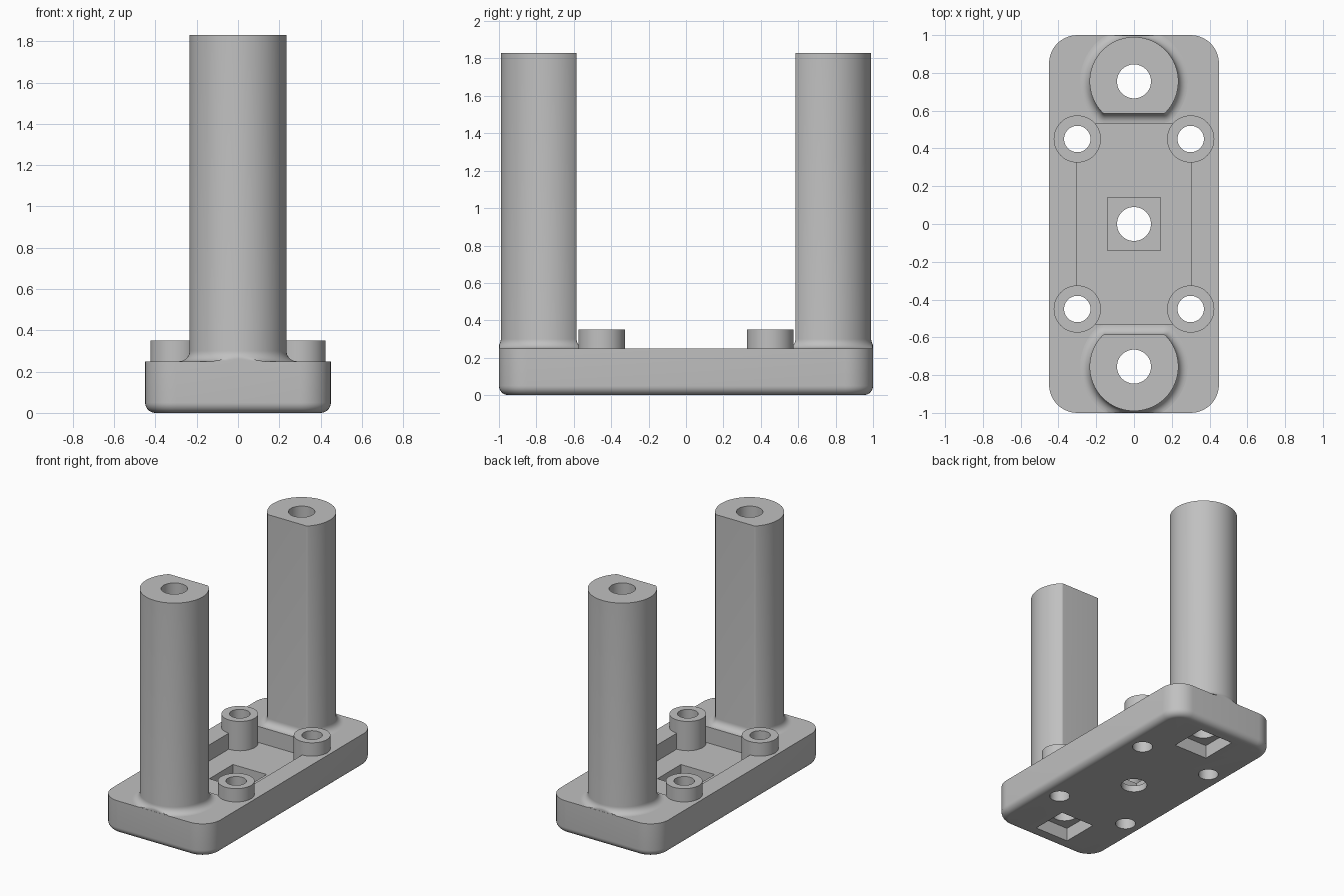
import bpy, bmesh
from math import sin, cos, pi, acos

cube = bpy.data.objects.get("Cube")
if cube:
    bpy.data.objects.remove(cube, do_unlink=True)

grey = bpy.data.materials.new("plain grey")
grey.use_nodes = True
COLOUR = (0.53, 0.53, 0.53, 1)
grey.diffuse_color = COLOUR
grey.node_tree.nodes["Principled BSDF"].inputs["Base Color"].default_value = COLOUR

TOP = 0.25        # upper face of the plate
POCKET = 0.13     # floor of the pocket
POST_Y = 0.755
POST_TOP = 1.83


def loft(name, rings, capped=True):
    """Skin a list of equal-length point rings."""
    bm = bmesh.new()
    loops = [[bm.verts.new(p) for p in ring] for ring in rings]
    pairs = list(zip(loops, loops[1:]))
    if not capped:
        pairs.append((loops[-1], loops[0]))
    for a, b in pairs:
        for i in range(len(a)):
            j = (i + 1) % len(a)
            bm.faces.new((a[i], a[j], b[j], b[i]))
    if capped:
        bm.faces.new(loops[0][::-1])
        bm.faces.new(loops[-1])
    bmesh.ops.recalc_face_normals(bm, faces=bm.faces)
    mesh = bpy.data.meshes.new(name)
    bm.to_mesh(mesh)
    bm.free()
    mesh.materials.append(grey)
    obj = bpy.data.objects.new(name, mesh)
    bpy.context.collection.objects.link(obj)
    return obj


def circle(x, y, r, z, n=48):
    return [(x + r * cos(2 * pi * i / n), y + r * sin(2 * pi * i / n), z) for i in range(n)]


def drill(x, y, r, low, high):
    return loft("drill_cutter", [circle(x, y, r, low), circle(x, y, r, high)])


def block(y, hx, hy, low, high):
    return loft("block_cutter", [[(-hx, y - hy, z), (hx, y - hy, z), (hx, y + hy, z), (-hx, y + hy, z)]
                                 for z in (low, high)])


def activate(obj):
    bpy.ops.object.select_all(action='DESELECT')
    obj.select_set(True)
    bpy.context.view_layer.objects.active = obj


def cut(obj, cutters):
    activate(obj)
    for cutter in cutters:
        cutter.hide_render = True
        mod = obj.modifiers.new("cut", 'BOOLEAN')
        mod.operation = 'DIFFERENCE'
        mod.solver = 'EXACT'
        mod.object = cutter
        bpy.ops.object.modifier_apply(modifier=mod.name)
        bpy.data.objects.remove(cutter, do_unlink=True)


def finish(obj):
    activate(obj)
    bpy.ops.object.shade_smooth_by_angle(angle=pi / 6)


def plate_ring(inset, z, n=10):
    """Rounded rectangle, pulled in by the inset."""
    r = 0.15
    ring = []
    for q, (sx, sy) in enumerate([(1, 1), (-1, 1), (-1, -1), (1, -1)]):
        for i in range(n + 1):
            a = (q + i / n) * pi / 2
            ring.append((sx * (0.45 - r) + (r - inset) * cos(a),
                         sy * (1 - r) + (r - inset) * sin(a), z))
    return ring


def post_ring(side, offset, z):
    """Circle with one flat toward the middle and softened corners."""
    soft = 0.02
    core, flat = 0.235 - soft, 0.17 - soft
    grow = soft + offset
    a0 = acos(flat / core)
    steps = [(a0 + (2 * pi - 2 * a0) * i / 56,) * 2 for i in range(57)]
    steps = ([(a0, a0 * i / 6) for i in range(6)] + steps
             + [(-a0, -a0 * i / 6) for i in range(5, -1, -1)])
    ring = []
    for a, normal in steps:
        x = core * sin(a) + grow * sin(normal)
        y = POST_Y - core * cos(a) - grow * cos(normal)
        ring.append((x, side * min(y, 0.999), z))
    return ring


# Plate with rounded corners and a filleted lower edge
ROUND = 0.05
angles = [i / 8 * pi / 2 for i in range(9)]
plate = loft("base_plate", [plate_ring(ROUND * (1 - sin(a)), ROUND * (1 - cos(a))) for a in angles]
             + [plate_ring(0, TOP)])

# Pocket, nut recesses and holes in the plate
cutters = [block(0, 0.305, 0.53, POCKET, 0.4),
           block(0, 0.14, 0.14, 0.05, 0.3),
           drill(0, 0, 0.09, -0.1, 0.3)]
for side in (-1, 1):
    cutters += [block(side * POST_Y, 0.14, 0.14, -0.1, 0.1),
                drill(0, side * POST_Y, 0.09, -0.1, 0.4)]
    cutters += [drill(sx * 0.3, side * 0.45, 0.07, -0.1, 0.4) for sx in (-1, 1)]
cut(plate, cutters)
finish(plate)

# Tall posts with a flared foot and a bore
FLARE = 0.05
for side, name in ((-1, "front_post"), (1, "back_post")):
    rings = [post_ring(side, FLARE * (1 - sin(a)), TOP + FLARE * (1 - cos(a))) for a in angles]
    post = loft(name, rings + [post_ring(side, 0, POST_TOP)])
    cut(post, [drill(0, side * POST_Y, 0.09, 0, 2)])
    finish(post)

# Four hollow bosses standing in the pocket corners
for sy, depth in ((-1, "front"), (1, "back")):
    for sx, hand in ((-1, "right"), (1, "left")):
        boss = loft(f"{depth}_{hand}_boss",
                    [circle(sx * 0.3, sy * 0.45, r, z)
                     for r, z in ((0.125, POCKET), (0.125, 0.35), (0.07, 0.35), (0.07, POCKET))],
                    capped=False)
        finish(boss)
